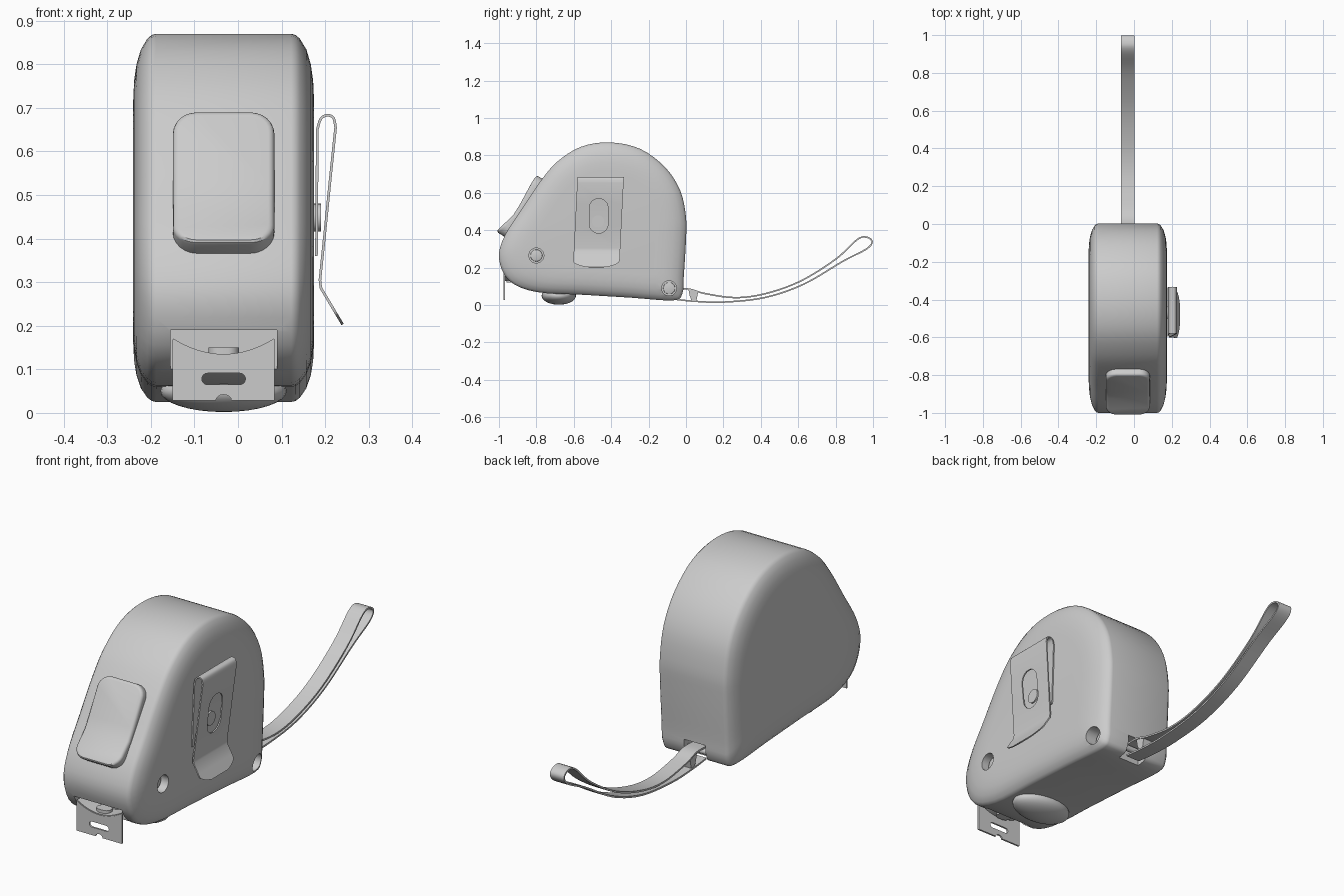
import bpy, bmesh, math
from mathutils import Vector, Matrix

if "Cube" in bpy.data.objects:
    bpy.data.objects.remove(bpy.data.objects["Cube"])

CX = -0.033  # middle of the case across its width

grey = bpy.data.materials.new("plain grey")
grey.use_nodes = True
grey.diffuse_color = (0.6, 0.6, 0.6, 1)
grey.node_tree.nodes["Principled BSDF"].inputs["Base Color"].default_value = (0.6, 0.6, 0.6, 1)


def finish(name, bm):
    bmesh.ops.recalc_face_normals(bm, faces=bm.faces)
    mesh = bpy.data.meshes.new(name)
    bm.to_mesh(mesh)
    bm.free()
    mesh.materials.append(grey)
    ob = bpy.data.objects.new(name, mesh)
    bpy.context.collection.objects.link(ob)
    return ob


def activate(ob):
    bpy.ops.object.select_all(action='DESELECT')
    ob.select_set(True)
    bpy.context.view_layer.objects.active = ob


def smooth(ob, angle=35):
    activate(ob)
    bpy.ops.object.shade_smooth_by_angle(angle=math.radians(angle))
    return ob


def cut(ob, cutter):
    mod = ob.modifiers.new("cut", 'BOOLEAN')
    mod.operation, mod.solver, mod.object = 'DIFFERENCE', 'EXACT', cutter
    activate(ob)
    bpy.ops.object.modifier_apply(modifier=mod.name)
    bpy.data.objects.remove(cutter)


def bevel(ob, width, segments=3):
    mod = ob.modifiers.new("bevel", 'BEVEL')
    mod.width, mod.segments, mod.limit_method = width, segments, 'ANGLE'
    mod.angle_limit = math.radians(40)
    activate(ob)
    bpy.ops.object.modifier_apply(modifier=mod.name)


def spline(pts, steps, closed):
    """Smooth curve through the points."""
    n, out = len(pts), []
    get = (lambda i: Vector(pts[i % n])) if closed else (lambda i: Vector(pts[max(0, min(n - 1, i))]))
    for i in range(n if closed else n - 1):
        a, b, c, d = (get(i + k) for k in (-1, 0, 1, 2))
        for s in range(steps):
            t = s / steps
            out.append(0.5 * (2 * b + (c - a) * t + (2 * a - 5 * b + 4 * c - d) * t * t
                              + (3 * b - 3 * c + d - a) * t ** 3))
    return out if closed else out + [get(n - 1)]


def rounded(w, h, r, seg=6):
    """Rounded rectangle outline centred on the origin."""
    out = []
    for k, (sx, sy) in enumerate(((1, 1), (-1, 1), (-1, -1), (1, -1))):
        for s in range(seg + 1):
            a = (k + s / seg) * math.pi / 2
            out.append(Vector((sx * (w / 2 - r) + r * math.cos(a), sy * (h / 2 - r) + r * math.sin(a))))
    return out


def prism(name, outline, place, a, b):
    """Extrude a 2D outline; place(u, v, w) gives the 3D point, w runs a to b."""
    bm = bmesh.new()
    rows = [[bm.verts.new(place(p[0], p[1], w)) for p in outline] for w in (a, b)]
    n = len(outline)
    for i in range(n):
        j = (i + 1) % n
        bm.faces.new((rows[0][i], rows[0][j], rows[1][j], rows[1][i]))
    for row in rows:
        bm.faces.new(row)
    bmesh.ops.remove_doubles(bm, verts=bm.verts, dist=1e-5)
    return finish(name, bm)


def box(name, x, y, z):
    rect = [(x[0], y[0]), (x[1], y[0]), (x[1], y[1]), (x[0], y[1])]
    return prism(name, rect, lambda u, v, w: (u, v, w), *z)


def along_x(u, v, w):
    return (w, u, v)


def along_y(u, v, w):
    return (u, w, v)


def rod(name, y, z, r, x0, x1):
    ring = [(y + r * math.cos(i * math.tau / 32), z + r * math.sin(i * math.tau / 32)) for i in range(32)]
    return prism(name, ring, along_x, x0, x1)


def strip(name, path, thick, place, a, b, closed=False):
    """Thin sheet following a 2D path, with square section."""
    n, sides = len(path), ([], [])
    for i, p in enumerate(path):
        q0 = path[(i - 1) % n] if closed or i else p
        q1 = path[(i + 1) % n] if closed or i < n - 1 else p
        t = (q1 - q0).normalized()
        nrm = Vector((-t.y, t.x)) * thick / 2
        sides[0].append(p + nrm)
        sides[1].append(p - nrm)
    bm = bmesh.new()
    rows = [[bm.verts.new(place(q.x, q.y, w)) for q in s] for s, w in
            ((sides[0], a), (sides[0], b), (sides[1], b), (sides[1], a))]
    for k in range(4):
        r, s = rows[k], rows[(k + 1) % 4]
        for i in range(n - 1):
            bm.faces.new((r[i], r[i + 1], s[i + 1], s[i]))
    for e in (0, -1):
        bm.faces.new([r[e] for r in rows])
    return finish(name, bm)


# Case: side outline lofted across x, shrinking towards the flat cheeks
outline = spline([(-0.41, 0.87), (-0.565, 0.845), (-0.69, 0.765), (-0.78, 0.66), (-0.88, 0.51),
                  (-0.97, 0.37), (-1.0, 0.25), (-0.945, 0.13), (-0.80, 0.07), (-0.55, 0.055),
                  (-0.30, 0.04), (-0.07, 0.025), (-0.02, 0.06), (-0.012, 0.15), (0.0, 0.35), (0.0, 0.47),
                  (-0.03, 0.61), (-0.11, 0.735), (-0.245, 0.835)], 4, True)
shells = [(0.155, 1.0), (0.165, 0.994), (0.175, 0.975), (0.19, 0.92), (0.2, 0.845), (0.2055, 0.76), (0.2075, 0.66)]
levels = [(-x, s) for x, s in reversed(shells)] + shells
hub = Vector((-0.45, 0.42))
bm = bmesh.new()
rings = []
for x, s in levels:
    rings.append([bm.verts.new((CX + x, *(hub + (p - hub) * s))) for p in outline])
for r0, r1 in zip(rings, rings[1:]):
    for i in range(len(outline)):
        j = (i + 1) % len(outline)
        bm.faces.new((r0[i], r0[j], r1[j], r1[i]))
bm.faces.new(rings[0])
bm.faces.new(rings[-1])
case = finish("case", bm)

# Tape mouth, strap notch and screw holes
cut(case, box("mouth_cutter", (-0.155, 0.09), (-1.1, -0.9), (0.0, 0.19)))
cut(case, box("notch_cutter", (-0.09, 0.02), (-0.08, 0.1), (-0.1, 0.11)))
for y, z, depth in ((-0.8, 0.265, 0.135), (-0.09, 0.09, 0.11)):
    cut(case, rod("screw_cutter", y, z, 0.04, depth, 0.3))
    head = rod("screw", y, z, 0.032, depth - 0.01, depth + 0.008)
    bevel(head, 0.004, 2)
    smooth(head)
smooth(case)
smooth(rod("strap_pin", -0.045, 0.065, 0.014, -0.1, 0.03))

# Lock button: rounded plate on the front slope, lower half tipped outwards
up = Vector((0, 0.53, 0.85)).normalized()
out = Vector((0, -up.z, up.y))
button = prism("lock_button", rounded(0.233, 0.37, 0.055), lambda u, v, w: (u, v, w), -0.05, 0.03)
bm = bmesh.new()
bm.from_mesh(button.data)
for v in (-0.06, 0.0):
    bmesh.ops.bisect_plane(bm, geom=bm.verts[:] + bm.edges[:] + bm.faces[:],
                           plane_co=(0, v, 0), plane_no=(0, 1, 0))
for p in bm.verts:
    u, v, w = p.co
    if w > 0:
        w += 0.25 * max(0, -v - 0.06) - 0.008 * (v < 0.01)
    p.co = Vector((CX, -0.872, 0.522)) + Vector((u, 0, 0)) + up * v + out * w
bm.to_mesh(button.data)
bm.free()
bevel(button, 0.014)
smooth(button)

# Blade end and hook
def arch(x):
    return 0.132 + 0.036 * ((x - CX) / 0.117) ** 2


xs = [CX + 0.117 * (i / 8 - 1) for i in range(17)]
smooth(strip("tape_blade", [Vector((x, arch(x))) for x in xs], 0.006, along_y, -0.972, -0.86))
notch = [(CX - 0.018 * math.cos(a * math.pi / 8), 0.028 + 0.014 * math.sin(a * math.pi / 8)) for a in range(9)]
hook = prism("hook", [(x, arch(x)) for x in reversed(xs)] + [(CX - 0.117, 0.028)] + notch
             + [(CX + 0.117, 0.028)], along_y, -0.975, -0.967)
slot = rounded(0.1, 0.026, 0.0129)
cut(hook, prism("hook_cutter", [(p.x + CX, p.y + 0.078) for p in slot], along_y, -1.1, -0.9))
smooth(hook)
rivet = prism("hook_rivet", rounded(0.07, 0.05, 0.0249), lambda u, v, w: (u + CX, v - 0.935, w), 0.12, 0.15)
smooth(rivet)

# Belt clip: folded spring sheet, sheared slightly in side view
fold = [Vector(p) for p in ((0.24, 0.203), (0.215, 0.245), (0.19, 0.287), (0.188, 0.305), (0.2, 0.42), (0.212, 0.54))]
fold += spline([(0.224, 0.655), (0.219, 0.677), (0.205, 0.683), (0.19, 0.675), (0.182, 0.65)], 4, False)
fold += [Vector((0.18, 0.36))]


def clip_place(x, z, w):
    # the lower tip is bowed at its middle and narrows at its corners
    return (x, -0.468 + w + 0.05 * (z - 0.45), z)


clip = strip("belt_clip", fold, 0.006, clip_place, -0.124, 0.124)
tip = [(-0.3, 0.1), (0.3, 0.1)] + [(w / 50, 0.245 - 0.045 * math.sqrt(max(0, 1 - (w / 6.6) ** 2))) for w in range(6, -7, -1)]
tip = [tip[0], tip[1], (0.3, 0.235), (0.125, 0.235)] + tip[2:] + [(-0.125, 0.235), (-0.3, 0.235)]
cut(clip, prism("tip_cutter", [(y - 0.48, z) for y, z in tip], along_x, 0.192, 0.4))
pill = rounded(0.1, 0.185, 0.0499)
cut(clip, prism("slot_cutter", [(p.x - 0.467, p.y + 0.477) for p in pill], along_x, 0.19, 0.4))
smooth(clip)
smooth(rod("clip_screw", -0.47, 0.448, 0.032, 0.16, 0.191))

# Foot dome under the case
bm = bmesh.new()
bmesh.ops.create_uvsphere(bm, u_segments=32, v_segments=16, radius=1,
                          matrix=Matrix.Translation((CX, -0.68, 0.05)) @ Matrix.Diagonal((0.145, 0.092, 0.048, 1)))
smooth(finish("foot", bm))

# Wrist strap: doubled band with an open loop at its end
band = spline([(-0.05, 0.085), (0.02, 0.085), (0.1, 0.062), (0.26, 0.04), (0.42, 0.06), (0.61, 0.127),
               (0.8, 0.245), (0.915, 0.35), (0.965, 0.363), (0.995, 0.34), (0.965, 0.3), (0.84, 0.235),
               (0.63, 0.112), (0.42, 0.04), (0.2, 0.016), (0.05, 0.02), (-0.05, 0.03)], 5, False)
smooth(strip("wrist_strap", band, 0.008, along_x, -0.07, 0.002))
binding = [(0.012, 0.088), (0.065, 0.072), (0.055, 0.018), (0.03, 0.022), (0.02, 0.05)]
prism("strap_binding", binding, along_x, -0.066, -0.002)
